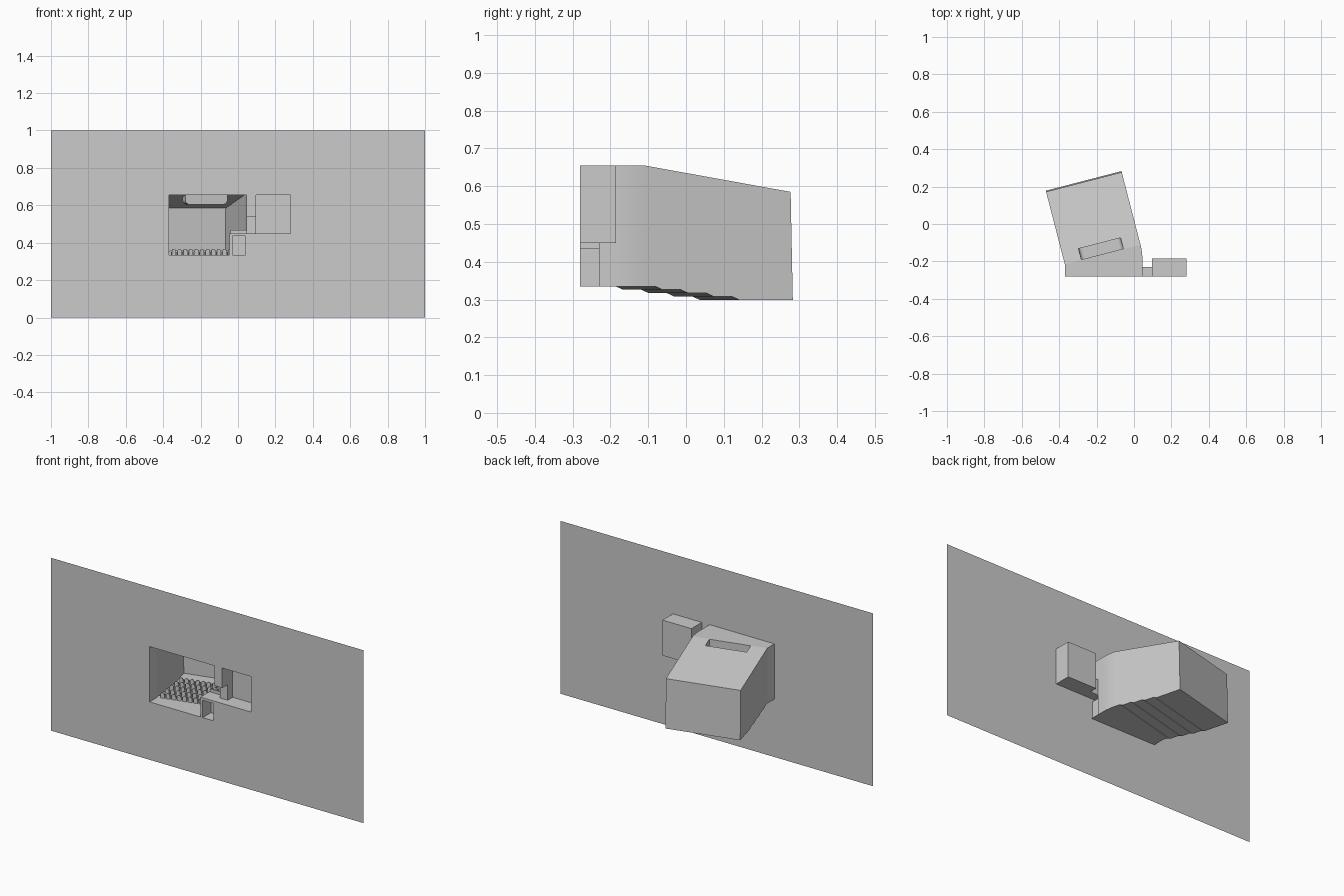
import bpy, bmesh, math
from mathutils import Vector

if "Cube" in bpy.data.objects:
    bpy.data.objects.remove(bpy.data.objects["Cube"])

FRONT = -0.28
P = Vector((-0.37, -0.215))              # left wall bend: origin of the turned hall
ANG = math.radians(14.5)
U = Vector((math.cos(ANG), math.sin(ANG)))    # across the hall
D = Vector((-math.sin(ANG), math.cos(ANG)))   # towards the screen
W, L = 0.418, 0.406


def hall(t, s, z):
    p = P + U * t + D * s
    return (p.x, p.y, z)


def make(name, polys):
    """Object made from a list of polygons, with shared corners welded."""
    bm = bmesh.new()
    for poly in polys:
        bm.faces.new([bm.verts.new(p) for p in poly])
    bmesh.ops.remove_doubles(bm, verts=bm.verts, dist=1e-5)
    me = bpy.data.meshes.new(name)
    bm.to_mesh(me)
    bm.free()
    ob = bpy.data.objects.new(name, me)
    bpy.context.collection.objects.link(ob)
    return ob


def ribbon(a, b):
    """Quads between two matching point rows."""
    return [[a[i], a[i + 1], b[i + 1], b[i]] for i in range(len(a) - 1)]


def box_faces(x0, x1, y0, y1, z0, z1, skip=""):
    f = {
        "L": [(x0, y0, z0), (x0, y0, z1), (x0, y1, z1), (x0, y1, z0)],
        "R": [(x1, y0, z0), (x1, y1, z0), (x1, y1, z1), (x1, y0, z1)],
        "F": [(x0, y0, z0), (x1, y0, z0), (x1, y0, z1), (x0, y0, z1)],
        "K": [(x0, y1, z0), (x0, y1, z1), (x1, y1, z1), (x1, y1, z0)],
        "B": [(x0, y0, z0), (x0, y1, z0), (x1, y1, z0), (x1, y0, z0)],
        "T": [(x0, y0, z1), (x1, y0, z1), (x1, y1, z1), (x0, y1, z1)],
    }
    return [f[k] for k in f if k not in skip]


# Section plane: grid of cells minus the room openings
xs = [-1, -0.37, -0.045, -0.03, 0.04, 0.045, 0.095, 0.28, 1]
zs = [0, 0.335, 0.435, 0.45, 0.54, 0.655, 1]
openings = [(-0.37, -0.045, 0.335, 0.655), (-0.045, 0.045, 0.45, 0.655),
            (-0.03, 0.04, 0.335, 0.435), (0.045, 0.095, 0.45, 0.54),
            (0.095, 0.28, 0.45, 0.655)]
cells = []
for x0, x1 in zip(xs, xs[1:]):
    for z0, z1 in zip(zs, zs[1:]):
        cx, cz = (x0 + x1) / 2, (z0 + z1) / 2
        if not any(a < cx < b and c < cz < d for a, b, c, d in openings):
            cells.append([(x0, FRONT, z0), (x1, FRONT, z0), (x1, FRONT, z1), (x0, FRONT, z1)])
make("section_plane", cells)

# Hall floor profile (s, z): four sloped-riser steps going down to the screen
floor = [(0, 0.335)]
z = 0.335
for s in (0.03, 0.10, 0.17, 0.24):
    floor.append((s, z))
    z -= 0.009
    floor.append((s + 0.02, z))
floor.append((L, z))
make("stepped_floor", ribbon([hall(0, s, z) for s, z in floor], [hall(W, s, z) for s, z in floor]))

# Side walls and screen wall
TOP, LOW = 0.655, 0.585
for name, t in (("left_wall", 0), ("right_wall", W)):
    make(name, [[hall(t, s, z) for s, z in floor] + [hall(t, L - 0.006, LOW), hall(t, 0, TOP)]])
make("screen_wall", [[hall(0, L, z), hall(W, L, z), hall(W, L - 0.006, LOW), hall(0, L - 0.006, LOW)]])

# Rear bay: curved right wall between the turned hall and the section plane
A = Vector(hall(W, 0, 0)[:2])
B = Vector((0.045, -0.19))
M = Vector((0.045, -0.152))
curve = [A * (1 - k) ** 2 + M * 2 * k * (1 - k) + B * k * k for k in [i / 8 for i in range(9)]]
plan = [(-0.37, FRONT), tuple(P)] + [tuple(p) for p in curve] + [(0.045, FRONT)]
make("rear_floor", [[(x, y, 0.335) for x, y in plan]])
make("rear_ceiling", [[(x, y, TOP) for x, y in plan]])
make("rear_left_wall", ribbon([(x, y, 0.335) for x, y in plan[:2]], [(x, y, TOP) for x, y in plan[:2]]))
cw = make("curved_wall", ribbon([(p.x, p.y, 0.335) for p in curve], [(p.x, p.y, TOP) for p in curve]))
for f in cw.data.polygons:
    f.use_smooth = True
X = 0.045
side = lambda y0, y1, z0, z1: [(X, y0, z0), (X, y1, z0), (X, y1, z1), (X, y0, z1)]
make("rear_right_wall", [side(-0.23, -0.19, 0.335, TOP), side(FRONT, -0.23, 0.54, TOP),
                         side(-0.205, -0.19, 0.335, 0.45)])


# Sloped ceiling with a slot, and the rounded pocket hanging in it
def ceil(t, s):
    return hall(t, s, TOP + (LOW - TOP) * s / (L - 0.006))


T0, T1, S0, S1 = 0.092, 0.324, 0.002, 0.062
ts, ss = [0, T0, T1, W], [0, S0, S1, L - 0.006]
make("sloped_ceiling", [[ceil(ts[i], ss[j]), ceil(ts[i + 1], ss[j]), ceil(ts[i + 1], ss[j + 1]), ceil(ts[i], ss[j + 1])]
                        for i in range(3) for j in range(3) if (i, j) != (1, 1)])
R, ZB = 0.022, 0.605
arc = [(T0 + R - R * math.cos(a), ZB + R - R * math.sin(a)) for a in [i * math.pi / 12 for i in range(7)]]
u_shape = arc + [(T0 + T1 - t, z) for t, z in reversed(arc)]
rows = [[ceil(T0, s)] + [hall(t, s, z) for t, z in u_shape] + [ceil(T1, s)] for s in (S0, S1)]
make("ceiling_pocket", ribbon(*rows) + rows)

# Small room under the balcony, with the balcony shell around it
make("small_room", box_faces(-0.03, 0.04, FRONT, -0.205, 0.335, 0.435, "F"))
make("balcony", box_faces(-0.045, 0.045, FRONT, -0.19, 0.335, 0.45, "FRB"))
make("balcony_parapet", box_faces(-0.04, 0.045, -0.198, -0.19, 0.45, 0.468))

# Passage and projection booth
make("passage", box_faces(0.045, 0.095, FRONT, -0.23, 0.45, 0.54, "FLR"))
BY = -0.185
make("booth", box_faces(0.095, 0.28, FRONT, BY, 0.45, TOP, "FL") +
     [[(0.095, -0.23, 0.45), (0.095, BY, 0.45), (0.095, BY, TOP), (0.095, -0.23, TOP)],
      [(0.095, FRONT, 0.54), (0.095, -0.23, 0.54), (0.095, -0.23, TOP), (0.095, FRONT, TOP)]])


# Seats: arched back plus cushion, five rows of eleven
def seat(t, s, z):
    w, h = 0.011, 0.021
    arch = [(-w, 0)] + [(-w * math.cos(a), h + w * math.sin(a)) for a in [i * math.pi / 6 for i in range(7)]] + [(w, 0)]
    back = [[hall(t + a, s + o, z + b) for a, b in arch + arch[:1]] for o in (0, 0.005)]
    pan = [(-w, 0), (-w, 0.014), (w, 0.014), (w, 0)]
    cush = [[hall(t + a, s + o, z + b) for a, b in pan] for o in (0.006, 0.024)]
    return ribbon(*back) + [b[:-1] for b in back] + ribbon(*cush) + cush


for r in range(5):
    faces = []
    for c in range(11):
        faces += seat(0.03 + 0.031 * c, 0.004 + 0.07 * r, 0.335 - 0.009 * r)
    make(f"seat_row_{r + 1}", faces)
